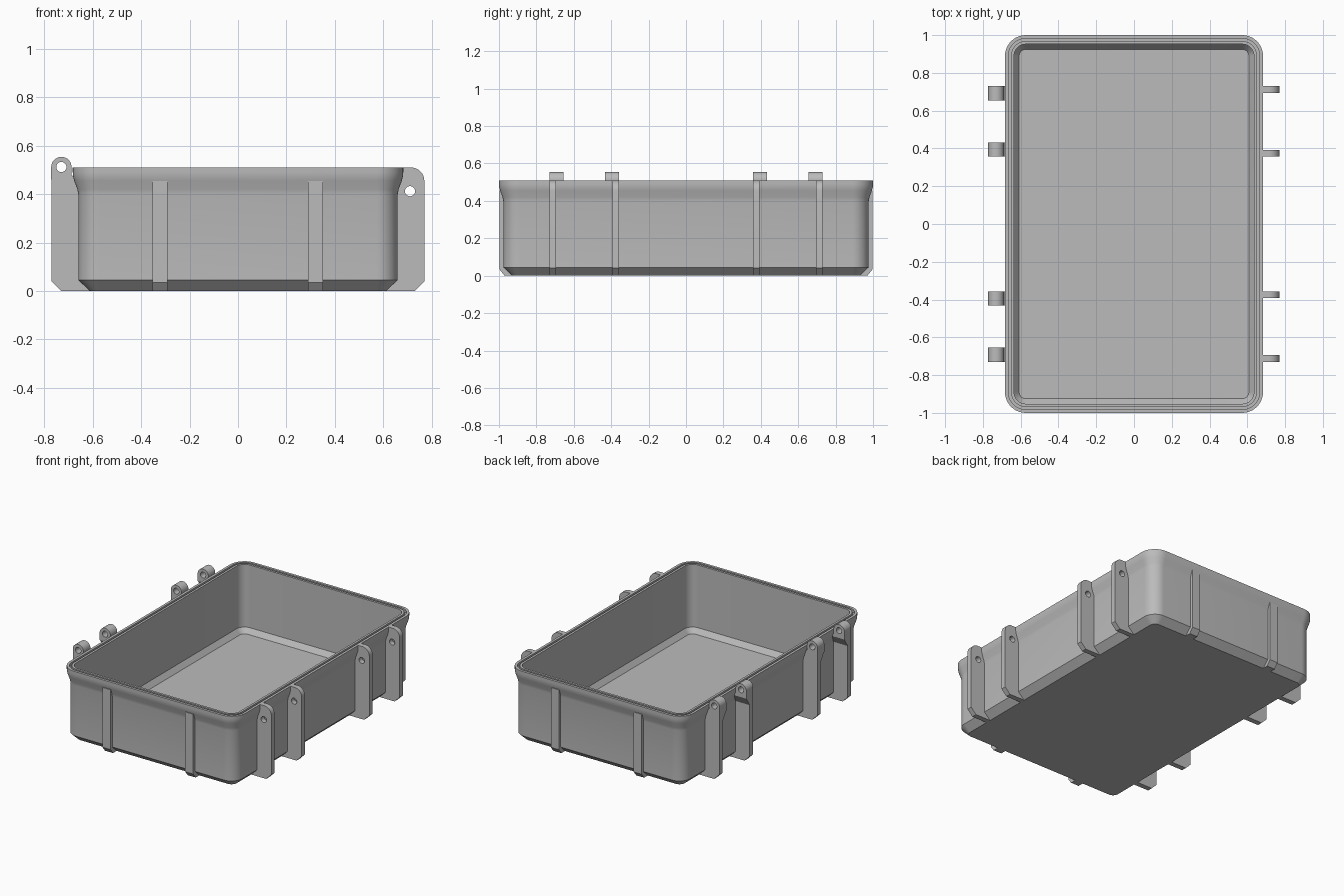
import bpy
import bmesh
from math import cos, sin, pi, radians
from mathutils import Matrix

old = bpy.data.objects.get("Cube")
if old:
    bpy.data.objects.remove(old, do_unlink=True)

GREY = (0.5, 0.5, 0.5, 1)
mat = bpy.data.materials.new("matte grey")
mat.use_nodes = True
mat.diffuse_color = GREY
mat.node_tree.nodes["Principled BSDF"].inputs["Base Color"].default_value = GREY


def finish(name, bm):
    """Turn a bmesh into a shaded grey object."""
    bmesh.ops.remove_doubles(bm, verts=bm.verts, dist=1e-5)
    bmesh.ops.recalc_face_normals(bm, faces=bm.faces)
    mesh = bpy.data.meshes.new(name)
    bm.to_mesh(mesh)
    bm.free()
    mesh.materials.append(mat)
    obj = bpy.data.objects.new(name, mesh)
    bpy.context.collection.objects.link(obj)
    bpy.ops.object.select_all(action='DESELECT')
    obj.select_set(True)
    bpy.context.view_layer.objects.active = obj
    bpy.ops.object.shade_smooth_by_angle(angle=radians(30))
    return obj


def arc(cx, cy, r, start, end, n=12):
    return [(cx + r * cos(radians(start + (end - start) * i / n)),
             cy + r * sin(radians(start + (end - start) * i / n))) for i in range(n + 1)]


def plate(name, outline, middle, width, axis='Y', hole=None):
    """Extrude an upright outline along an axis, with an optional round hole."""
    curve = bpy.data.curves.new(name, 'CURVE')
    curve.dimensions = '2D'
    curve.fill_mode = 'BOTH'
    curve.extrude = width / 2
    loops = [outline]
    if hole:
        loops.append(arc(*hole, 0, 360, 24)[:-1])
    for loop in loops:
        spline = curve.splines.new('POLY')
        spline.points.add(len(loop) - 1)
        for point, (u, v) in zip(spline.points, loop):
            point.co = (u, v, 0, 1)
        spline.use_cyclic_u = True
    helper = bpy.data.objects.new(name + "_outline", curve)
    bpy.context.collection.objects.link(helper)
    graph = bpy.context.evaluated_depsgraph_get()
    mesh = bpy.data.meshes.new_from_object(helper.evaluated_get(graph))
    bm = bmesh.new()
    bm.from_mesh(mesh)
    bpy.data.objects.remove(helper, do_unlink=True)
    bpy.data.meshes.remove(mesh)
    turn = Matrix.Rotation(pi / 2, 4, 'X')
    if axis == 'X':
        turn = Matrix.Translation((middle, 0, 0)) @ Matrix.Rotation(pi / 2, 4, 'Z') @ turn
    else:
        turn = Matrix.Translation((0, middle, 0)) @ turn
    bm.transform(turn)
    return finish(name, bm)


# Open tray: rounded rectangles lofted from the underside, over the rim, to the floor
HALF_X, HALF_Y, RADIUS, TOP = 0.683, 1.0, 0.11, 0.51


def ring(bm, inset, z):
    r = RADIUS - inset
    x, y = HALF_X - RADIUS, HALF_Y - RADIUS
    points = (arc(x, y, r, 0, 90, 10) + arc(-x, y, r, 90, 180, 10)
              + arc(-x, -y, r, 180, 270, 10) + arc(x, -y, r, 270, 360, 10))
    return [bm.verts.new((px, py, z)) for px, py in points]


profile = [(0.07, 0), (0.023, 0.045), (0.023, 0.4), (0.019, 0.42), (0.006, 0.455),
           (0.001, 0.475), (0, 0.49), (0, TOP),
           (0.018, TOP), (0.018, 0.49), (0.032, 0.49), (0.032, TOP),
           (0.048, TOP), (0.048, 0.07), (0.075, 0.035)]
bm = bmesh.new()
rings = [ring(bm, *p) for p in profile]
for low, high in zip(rings, rings[1:]):
    for i in range(len(low)):
        j = (i + 1) % len(low)
        bm.faces.new((low[i], low[j], high[j], high[i]))
bm.faces.new(rings[0])
bm.faces.new(rings[-1])
finish("tray_body", bm)

# Ribs on the two short ends
end_rib = [(0.96, 0.455), (0.998, 0.455), (0.998, 0.035), (0.97, 0),
           (0.925, 0), (0.96, 0.04)]
for end, sy in (("front", -1), ("back", 1)):
    for side, x in (("right", -0.323), ("left", 0.32)):
        plate(f"{end}_rib_{side}", [(sy * y, z) for y, z in end_rib], x, 0.062, 'X')

# Long-side outlines: latch lug on one side, hinge rib and knuckle on the other
foot = [(0.65, 0.045), (0.61, 0), (0.73, 0), (0.77, 0.04)]
lug = foot + arc(0.715, 0.455, 0.055, 0, 90) + [(0.67, TOP), (0.67, 0.46), (0.65, 0.4)]
rib = [(-x, z) for x, z in foot + [(0.77, 0.46), (0.67, 0.46), (0.65, 0.4)]]
knuckle = arc(-0.73, 0.512, 0.042, 180, 0, 20) + [(-0.688, 0.48), (-0.668, 0.46),
                                                  (-0.772, 0.46)]
RIB = 0.036

for end, sy in (("front", -1), ("back", 1)):
    # The knuckles of each pair reach towards each other
    for place, y, toward in (("outer", 0.712, -1), ("inner", 0.375, 1)):
        tag = f"{end}_{place}"
        plate(f"latch_lug_{tag}", lug, sy * y, RIB, hole=(0.711, 0.412, 0.021))
        plate(f"hinge_rib_{tag}", rib, sy * y, RIB)
        near = y - toward * RIB / 2
        far = near + toward * 0.075
        plate(f"hinge_knuckle_{tag}", knuckle, sy * (near + far) / 2, 0.075,
              hole=(-0.73, 0.512, 0.021))
        edge = y + toward * RIB / 2
        gusset = [(sy * edge, 0.4), (sy * far, 0.46), (sy * edge, 0.46)]
        plate(f"hinge_gusset_{tag}", gusset, -0.715, 0.11, 'X')
